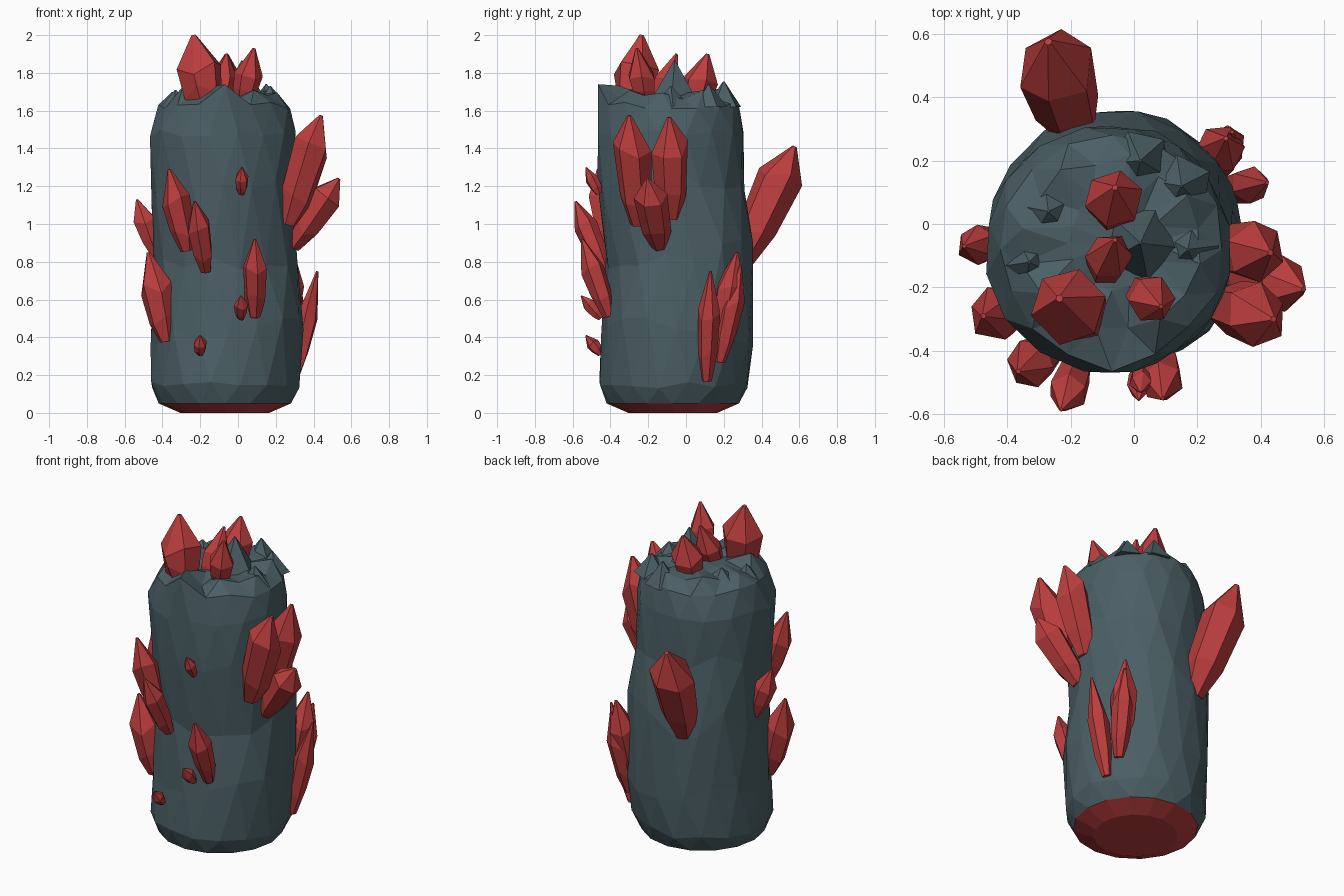
import bpy, bmesh, math, random
from mathutils import Vector

if "Cube" in bpy.data.objects:
    bpy.data.objects.remove(bpy.data.objects["Cube"])

random.seed(4)


def material(name, rgb):
    m = bpy.data.materials.new(name)
    m.diffuse_color = (*rgb, 1)
    m.use_nodes = True
    m.node_tree.nodes["Principled BSDF"].inputs["Base Color"].default_value = m.diffuse_color
    return m


ROCK = material("slate rock", (0.070, 0.115, 0.132))
RED = material("red crystal", (0.50, 0.047, 0.047))


def loft(name, rings, mat):
    """Join rings of points with quads and cap both ends."""
    bm = bmesh.new()
    rows = [[bm.verts.new(p) for p in ring] for ring in rings]
    n = len(rows[0])
    for a, b in zip(rows, rows[1:]):
        for i in range(n):
            j = (i + 1) % n
            bm.faces.new((a[i], a[j], b[j], b[i]))
    bm.faces.new(rows[0][::-1])
    bm.faces.new(rows[-1])
    return finish(name, bm, mat)


def finish(name, bm, mat):
    bmesh.ops.recalc_face_normals(bm, faces=bm.faces[:])
    me = bpy.data.meshes.new(name)
    bm.to_mesh(me)
    bm.free()
    me.materials.append(mat)
    ob = bpy.data.objects.new(name, me)
    bpy.context.collection.objects.link(ob)
    return ob


def circle(cx, cy, z, r, n=16, turn=0.0):
    return [Vector((cx + r * math.cos(2 * math.pi * (i + turn) / n),
                    cy + r * math.sin(2 * math.pi * (i + turn) / n), z)) for i in range(n)]


# Faceted rock column: staggered rings (cx, cy, z, radius, jitter)
levels = [(-0.07, -0.07, 0.05, 0.350, 0.0), (-0.067, -0.067, 0.15, 0.395, 0.006),
          (-0.053, -0.048, 0.42, 0.405, 0.006), (-0.066, -0.031, 0.84, 0.392, 0.008),
          (-0.081, -0.073, 1.20, 0.387, 0.010), (-0.080, -0.080, 1.48, 0.388, 0.006),
          (-0.070, -0.080, 1.63, 0.352, 0.010), (-0.07, -0.07, 1.69, 0.275, 0.02),
          (-0.07, -0.06, 1.685, 0.140, 0.02)]
bm = bmesh.new()
N = 16
rows = []
for k, (cx, cy, z, r, jit) in enumerate(levels):
    ring = circle(cx, cy, z, r, N, 0.5 * (k % 2))
    for i, p in enumerate(ring):
        d = Vector((p.x - cx, p.y - cy, 0)).normalized()
        p += d * random.uniform(-jit, jit)
        if k:
            p.z += random.uniform(-1, 1) * (0.09 if 1 < k < 5 else 0.02)
        if k == 7:                                    # zigzag crown
            p.z += 0.025 if i % 2 else -0.025
    if k == 6:
        ring[12] = Vector((-0.07, -0.465, 1.74))      # raised front lip
    rows.append([bm.verts.new(p) for p in ring])
for k, (a, b) in enumerate(zip(rows, rows[1:])):
    for i in range(N):
        j = (i + 1) % N
        if k % 2 == 0:
            bm.faces.new((a[i], a[j], b[i]))
            bm.faces.new((a[j], b[j], b[i]))
        else:
            bm.faces.new((a[i], b[j], b[i]))
            bm.faces.new((a[i], a[j], b[j]))
bm.faces.new(rows[0][::-1])
centre = bm.verts.new((-0.07, -0.06, 1.68))
for i in range(N):
    bm.faces.new((rows[-1][i], rows[-1][(i + 1) % N], centre))
finish("rock_column", bm, ROCK)

# Jagged rock points on the top: x, y, tip height, base radius
for i, (x, y, z, r) in enumerate([
        (0.02, -0.06, 1.865, 0.15), (0.15, 0.12, 1.74, 0.10), (0.02, 0.20, 1.755, 0.10),
        (-0.27, 0.04, 1.73, 0.13), (-0.33, -0.12, 1.71, 0.08), (0.17, -0.08, 1.73, 0.10)]):
    t = random.random()
    loft(f"rock_point_{i + 1}", [circle(x, y, 1.62, r, 5, t), circle(x, y, z, 0.004, 5, t)], ROCK)

# Red base under the column
loft("red_base", [circle(-0.07, -0.07, 0.0, 0.235), circle(-0.07, -0.07, 0.05, 0.35)], RED)


# Crystals: six-sided, narrow at the root, widest at the shoulder, pointed tip
def crystal(name, base, tip, r, shoulder):
    base, tip = Vector(base), Vector(tip)
    axis = tip - base
    q = axis.to_track_quat('Z', 'Y')
    turn = random.random()
    rings = []
    for t, f in ((0.0, 0.45), (0.25, 0.85), (shoulder, 1.0), (1.0, 0.10)):
        ring = []
        for p in circle(0, 0, 0, r * f, 6, turn):
            p.z = random.uniform(-0.07, 0.07) * axis.length if 0 < t < 1 else 0
            ring.append(base + axis * t + q @ p)
        rings.append(ring)
    loft(name, rings, RED)


# Group name: shoulder position, then (root, tip, radius) of each crystal
groups = {
    "top_crystal": (0.52, [((-0.17, -0.29, 1.60), (-0.235, -0.235, 2.0), 0.122),
                           ((0.02, -0.21, 1.62), (0.085, -0.26, 1.93), 0.076),
                           ((-0.10, -0.16, 1.60), (-0.06, -0.05, 1.90), 0.074),
                           ((-0.07, 0.04, 1.60), (-0.06, 0.115, 1.90), 0.094)]),
    "right_crystal": (0.70, [((0.26, -0.25, 1.00), (0.44, -0.30, 1.575), 0.102),
                             ((0.29, -0.08, 1.03), (0.43, -0.09, 1.565), 0.099),
                             ((0.29, -0.14, 0.88), (0.535, -0.205, 1.24), 0.090)]),
    "lower_right_crystal": (0.6, [((0.29, 0.11, 0.17), (0.42, 0.13, 0.75), 0.060),
                                  ((0.26, 0.18, 0.27), (0.31, 0.29, 0.78), 0.062),
                                  ((0.24, 0.18, 0.36), (0.29, 0.27, 0.85), 0.078)]),
    "back_crystal": (0.72, [((-0.19, 0.29, 0.79), (-0.27, 0.575, 1.41), 0.125)]),
    "left_crystal": (0.6, [((-0.43, -0.06, 0.83), (-0.535, -0.07, 1.13), 0.064),
                           ((-0.375, -0.27, 0.38), (-0.475, -0.29, 0.85), 0.087)]),
    "front_crystal": (0.62, [((-0.27, -0.40, 0.86), (-0.365, -0.465, 1.29), 0.078),
                             ((-0.17, -0.43, 0.75), (-0.23, -0.585, 1.12), 0.064),
                             ((0.09, -0.41, 0.51), (0.09, -0.55, 0.92), 0.066)]),
    "small_front_crystal": (0.6, [((0.02, -0.46, 1.16), (0.02, -0.53, 1.30), 0.036),
                                  ((0.015, -0.45, 0.50), (0.015, -0.555, 0.62), 0.037),
                                  ((-0.20, -0.45, 0.31), (-0.20, -0.53, 0.41), 0.036)]),
}
for name, (shoulder, items) in groups.items():
    for i, (b, t, r) in enumerate(items):
        crystal(f"{name}_{i + 1}", b, t, r, shoulder)
